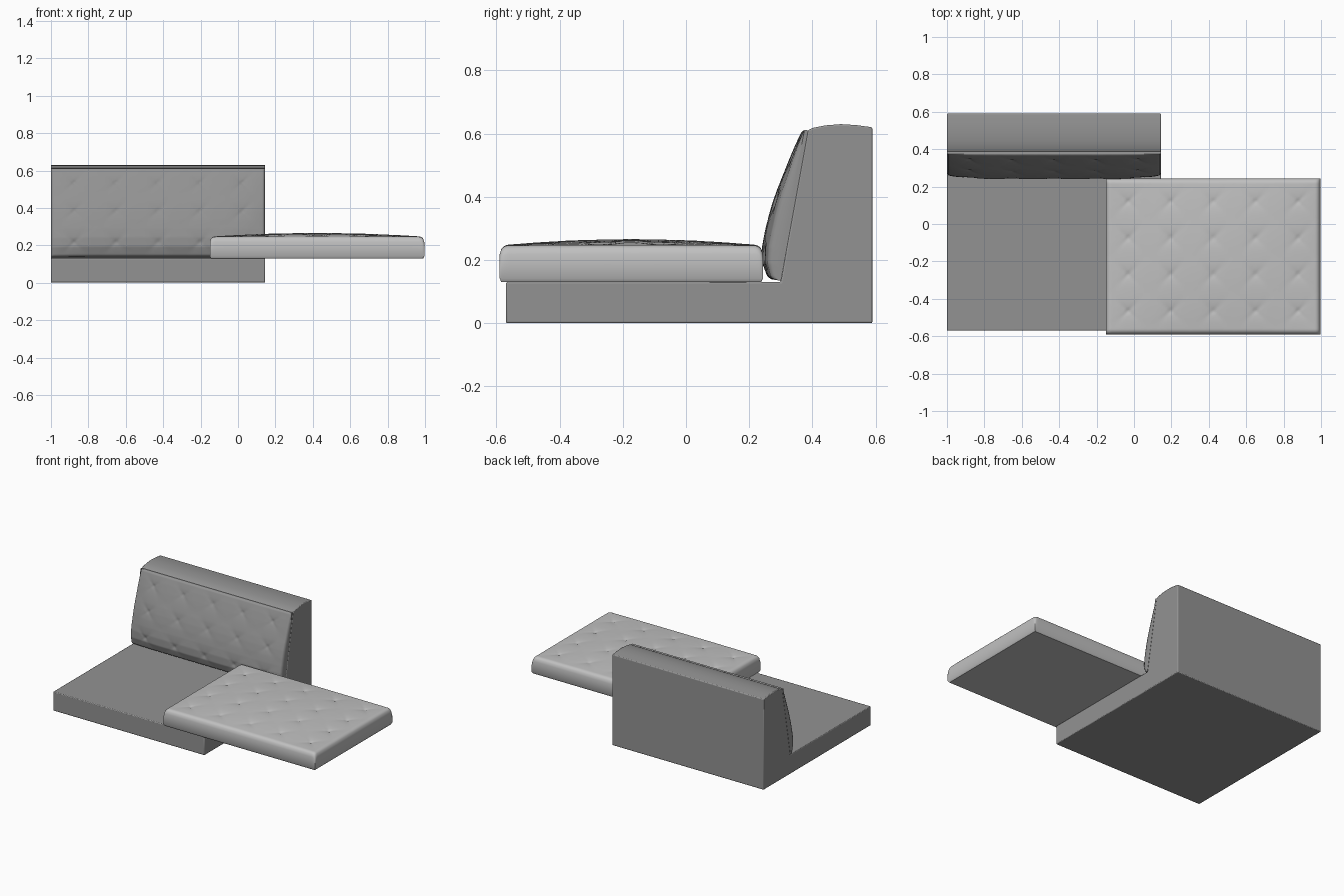
import bpy, bmesh, math
from mathutils import Vector

if "Cube" in bpy.data.objects:
    bpy.data.objects.remove(bpy.data.objects["Cube"], do_unlink=True)


def material(name, value):
    m = bpy.data.materials.new(name)
    m.use_nodes = True
    colour = (value, value, value, 1)
    m.diffuse_color = colour
    m.node_tree.nodes["Principled BSDF"].inputs["Base Color"].default_value = colour
    return m


dark = material("mid grey fabric", 0.29)
light = material("light grey fabric", 0.53)


def finish(name, bm, mat, angle=35):
    bmesh.ops.recalc_face_normals(bm, faces=bm.faces)
    mesh = bpy.data.meshes.new(name)
    bm.to_mesh(mesh)
    bm.free()
    obj = bpy.data.objects.new(name, mesh)
    bpy.context.collection.objects.link(obj)
    mesh.materials.append(mat)
    bpy.ops.object.select_all(action="DESELECT")
    obj.select_set(True)
    bpy.context.view_layer.objects.active = obj
    bpy.ops.object.shade_smooth_by_angle(angle=math.radians(angle))
    return obj


def tuft(a, b, spots):
    """Depth of the buttoned pits and their diagonal creases."""
    depth = 0
    for p, q in spots:
        dx, dy = a - p, b - q
        d = math.hypot(dx, dy)
        if d < 0.15:
            crease = math.sin(2 * math.atan2(dy, dx)) ** 6
            depth += 0.007 * math.exp(-(d / 0.011) ** 2)
            depth += 0.004 * math.exp(-(d / 0.04) ** 2)
            depth += 0.003 * crease * math.exp(-d / 0.06) * min(1, d / 0.02)
    return depth


def cushion(name, mat, centre, half_u, half_v, normal, height, radius, spots, inset):
    """Tufted pad over a rectangle, with rounded rim and closed sides."""
    centre, u_axis, normal = Vector(centre), Vector((1, 0, 0)), Vector(normal).normalized()
    v_axis = normal.cross(u_axis)
    bm = bmesh.new()
    bmesh.ops.create_grid(bm, x_segments=120, y_segments=90, size=1)
    rim = [e for e in bm.edges if e.is_boundary]
    for level in (-1, -2):
        new = bmesh.ops.extrude_edge_only(bm, edges=rim)["geom"]
        for v in new:
            if isinstance(v, bmesh.types.BMVert):
                v.co.z = level
        rim = [e for e in new if isinstance(e, bmesh.types.BMEdge)]
    bmesh.ops.edgeloop_fill(bm, edges=rim)
    for vert in bm.verts:
        u, v, level = vert.co
        # Rows crowd towards the rim so that it rounds smoothly
        u = 0.6 * u + 0.4 * math.sin(u * math.pi / 2)
        v = 0.6 * v + 0.4 * math.sin(v * math.pi / 2)
        a, b = u * half_u, v * half_v
        if level > -0.5:
            h = height(u, v) - tuft(a, b, spots)
            for d in (half_u - abs(a), half_v - abs(b)):
                if d < radius:
                    h -= radius - math.sqrt(max(0, radius ** 2 - (radius - d) ** 2))
        elif level > -1.5:
            h = 0.012
        else:
            h = 0
            a -= math.copysign(inset, a) if abs(u) > 0.999 else 0
            b -= math.copysign(inset, b) if abs(v) > 0.999 else 0
        vert.co = centre + u_axis * a + v_axis * b + normal * max(h, 0)
    return finish(name, bm, mat, 50)


# Base and backrest frame: one side profile drawn across the width
profile = [(-0.57, 0), (-0.57, 0.13), (0.30, 0.13), (0.385, 0.61), (0.40, 0.618),
           (0.44, 0.626), (0.49, 0.63), (0.54, 0.627), (0.59, 0.62), (0.59, 0)]
bm = bmesh.new()
side = bm.faces.new([bm.verts.new((-1, y, z)) for y, z in profile])
geom = bmesh.ops.extrude_face_region(bm, geom=[side])["geom"]
bmesh.ops.translate(bm, vec=(1.145, 0, 0),
                    verts=[g for g in geom if isinstance(g, bmesh.types.BMVert)])
frame = finish("base_and_back_frame", bm, dark)
bevel = frame.modifiers.new("soft edges", "BEVEL")
bevel.width, bevel.segments, bevel.limit_method = 0.005, 2, "ANGLE"
bevel.angle_limit = math.radians(40)

# Back cushion: leaning pad, thickest low down
thickness = [0.042, 0.07, 0.078, 0.078, 0.075, 0.07, 0.062, 0.052, 0.042, 0.031, 0.018]


def back_height(u, v):
    t = (v + 1) / 2 * (len(thickness) - 1)
    i = min(int(t), len(thickness) - 2)
    s = t - i
    h = thickness[i] * (1 - s) + thickness[i + 1] * s
    return h * (1 - 0.3 * abs(u) ** 6)


back_spots = [(c * 0.225, r) for c in range(-2, 3) for r in (-0.17, 0.0, 0.16)]
cushion("back_cushion", dark, (-0.4275, 0.3435, 0.372), 0.5715, 0.242,
        (0, -0.48, 0.087), back_height, 0.012, back_spots, 0)


# Seat cushion: low crowned slab offset to the left side
def seat_height(u, v):
    return 0.116 + 0.02 * (1 - u * u) * (1 - v * v)


seat_spots = [(c * 0.227, r * 0.195) for c in range(-2, 3) for r in (-1.5, -0.5, 0.5, 1.5)]
cushion("seat_cushion", light, (0.4225, -0.173, 0.13), 0.5735, 0.417,
        (0, 0, 1), seat_height, 0.028, seat_spots, 0.008)
